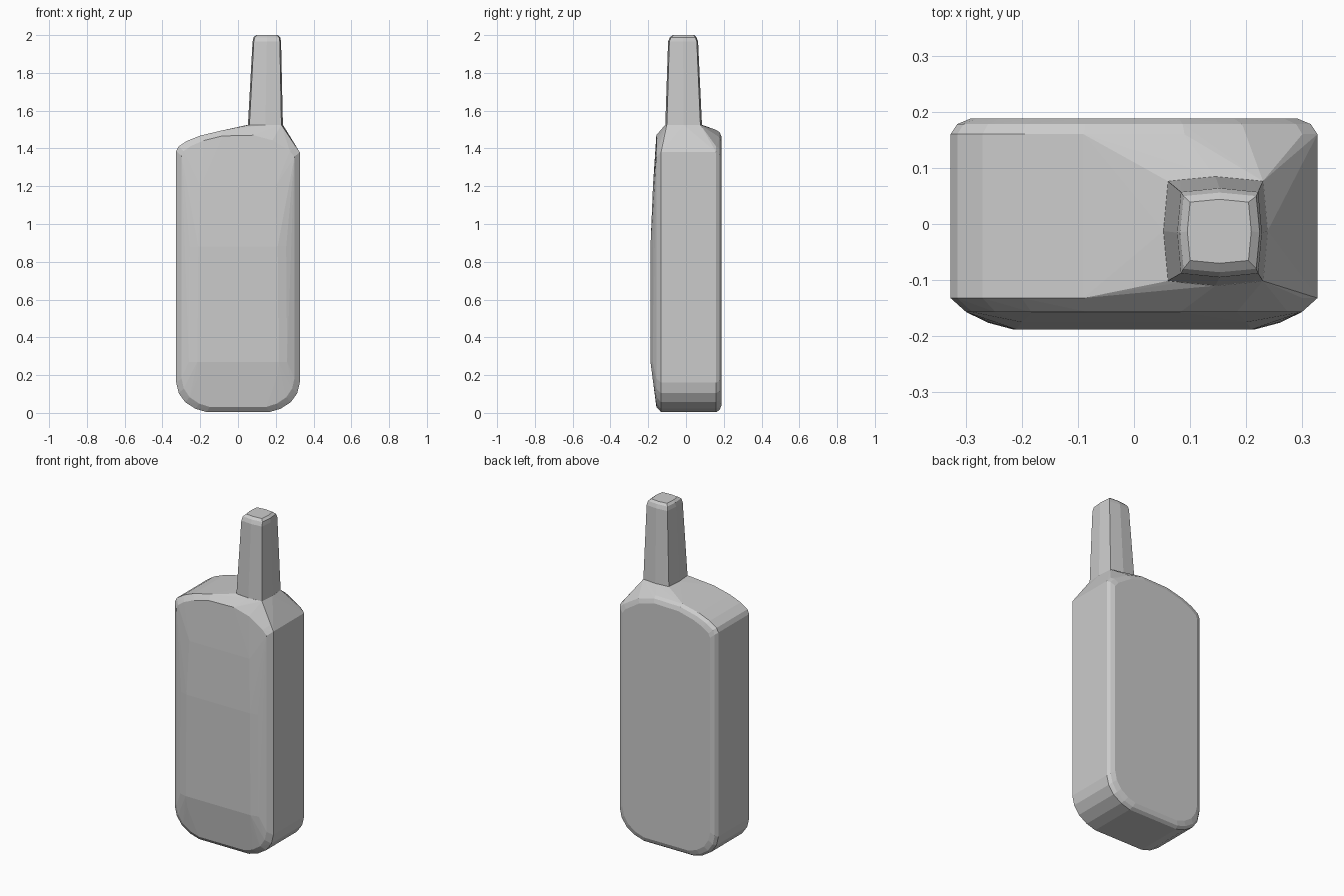
import bpy, bmesh

if "Cube" in bpy.data.objects:
    bpy.data.objects.remove(bpy.data.objects["Cube"])


def hull_object(name, points):
    """Wrap a convex skin round a set of section points."""
    bm = bmesh.new()
    for p in points:
        bm.verts.new(p)
    res = bmesh.ops.convex_hull(bm, input=bm.verts[:])
    loose = [v for v in bm.verts if not v.link_faces]
    bmesh.ops.delete(bm, geom=loose, context='VERTS')
    bmesh.ops.dissolve_limit(bm, angle_limit=0.01, verts=bm.verts[:], edges=bm.edges[:])
    bmesh.ops.recalc_face_normals(bm, faces=bm.faces[:])
    mesh = bpy.data.meshes.new(name)
    bm.to_mesh(mesh)
    bm.free()
    obj = bpy.data.objects.new(name, mesh)
    bpy.context.collection.objects.link(obj)
    return obj


def soft_square(x0, x1, y0, y1, z, corner=0.25, bulge=0.006):
    """Rounded square ring with slightly bowed sides."""
    cx, cy, hx, hy = (x0 + x1) / 2, (y0 + y1) / 2, (x1 - x0) / 2, (y1 - y0) / 2
    k = 1 - corner
    pts = []
    for sx in (-1, 1):
        for sy in (-1, 1):
            pts += [(cx + sx * (hx - bulge), cy + sy * hy * k * 0.9, z),
                    (cx + sx * hx * k * 0.9, cy + sy * (hy - bulge), z),
                    (cx + sx * hx * (1 - corner * 0.35), cy + sy * hy * (1 - corner * 0.35), z)]
        pts += [(cx + sx * hx, cy, z), (cx, cy + sx * hy, z)]
    return pts


# Front outline of the case: rounded foot, sloping shoulder
foot = [(0.327, 0.16), (0.314, 0.105), (0.28, 0.057), (0.225, 0.022), (0.165, 0.004)]
outline = [(s * x, z) for s in (-1, 1) for x, z in foot]
outline += [(-0.327, 1.385), (-0.315, 1.41), (-0.27, 1.44), (-0.2, 1.468), (-0.09, 1.494),
            (0.09, 1.498), (0.2, 1.47), (0.3, 1.41), (0.327, 1.38)]

# Case: stacked outlines from back to front, each (depth, inset)
body = []
for y, inset in [(0.188, 0.036), (0.178, 0.012), (0.16, 0.0), (-0.132, 0.0), (-0.157, 0.028)]:
    for x, z in outline:
        body.append((x * (1 - inset / 0.327), y, 0.75 + (z - 0.75) * (1 - inset / 0.75)))

# Swelling front panel: (half width, depth, height)
for hw, y, z in [(0.21, -0.179, 0.2), (0.215, -0.188, 0.27), (0.21, -0.188, 0.88), (0.2, -0.175, 1.2)]:
    body += [(s * hw, y, z) for s in (-1, 1)]
    body += [(s * (hw + 0.045), y + 0.012, z) for s in (-1, 1)]

# Raised shoulder carrying the antenna
base = (0.052, 0.238, -0.11, 0.085)
body += soft_square(*base, 1.525)
hull_object("case", body)

# Tapered antenna with a softened tip
antenna = soft_square(*base, 1.515)
antenna += soft_square(0.077, 0.228, -0.095, 0.064, 1.965)
antenna += soft_square(0.082, 0.224, -0.086, 0.056, 1.988)
antenna += soft_square(0.095, 0.209, -0.07, 0.044, 2.0)
hull_object("antenna", antenna)
